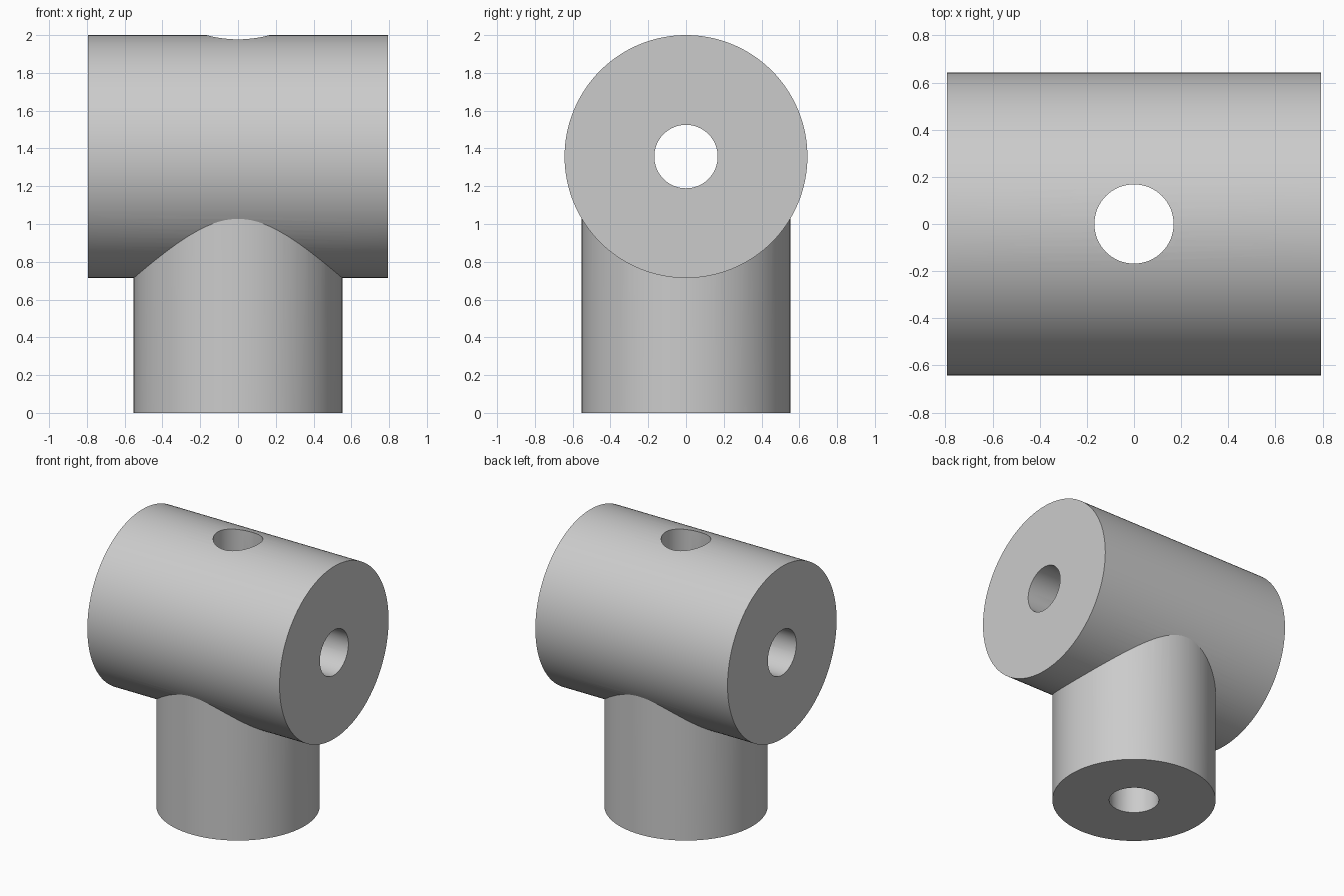
import bpy
import math

cube = bpy.data.objects.get("Cube")
if cube:
    bpy.data.objects.remove(cube, do_unlink=True)

BARREL_R, BARREL_LEN, BARREL_Z = 0.643, 1.586, 1.357
STEM_R = 0.552
BORE_R = 0.168

grey = bpy.data.materials.new("plain grey")
grey.use_nodes = True
colour = (0.6, 0.6, 0.6, 1)
grey.diffuse_color = colour
grey.node_tree.nodes["Principled BSDF"].inputs["Base Color"].default_value = colour


def cylinder(name, radius, length, z, along_x=False, sides=128):
    turn = (0, math.pi / 2, 0) if along_x else (0, 0, 0)
    bpy.ops.mesh.primitive_cylinder_add(vertices=sides, radius=radius, depth=length,
                                        location=(0, 0, z), rotation=turn)
    obj = bpy.context.object
    obj.name = name
    obj.data.materials.append(grey)
    return obj


def combine(target, tool, operation):
    mod = target.modifiers.new(operation.lower(), "BOOLEAN")
    mod.operation = operation
    mod.solver = "EXACT"
    mod.object = tool
    bpy.context.view_layer.objects.active = target
    bpy.ops.object.modifier_apply(modifier=mod.name)
    bpy.data.objects.remove(tool, do_unlink=True)


# Horizontal barrel joined to the upright stem
tee = cylinder("tee_connector", BARREL_R, BARREL_LEN, BARREL_Z, along_x=True)
combine(tee, cylinder("stem", STEM_R, BARREL_Z, BARREL_Z / 2), "UNION")

# Through bores along both axes, merged first so they meet cleanly
bores = cylinder("bores", BORE_R, 3, BARREL_Z, along_x=True, sides=64)
combine(bores, cylinder("upright_bore", BORE_R * 1.0005, 3, 1, sides=64), "UNION")
combine(tee, bores, "DIFFERENCE")

# Smooth walls with crisp rims
bpy.ops.object.select_all(action="DESELECT")
tee.select_set(True)
bpy.context.view_layer.objects.active = tee
bpy.ops.object.shade_smooth_by_angle(angle=math.radians(25))
